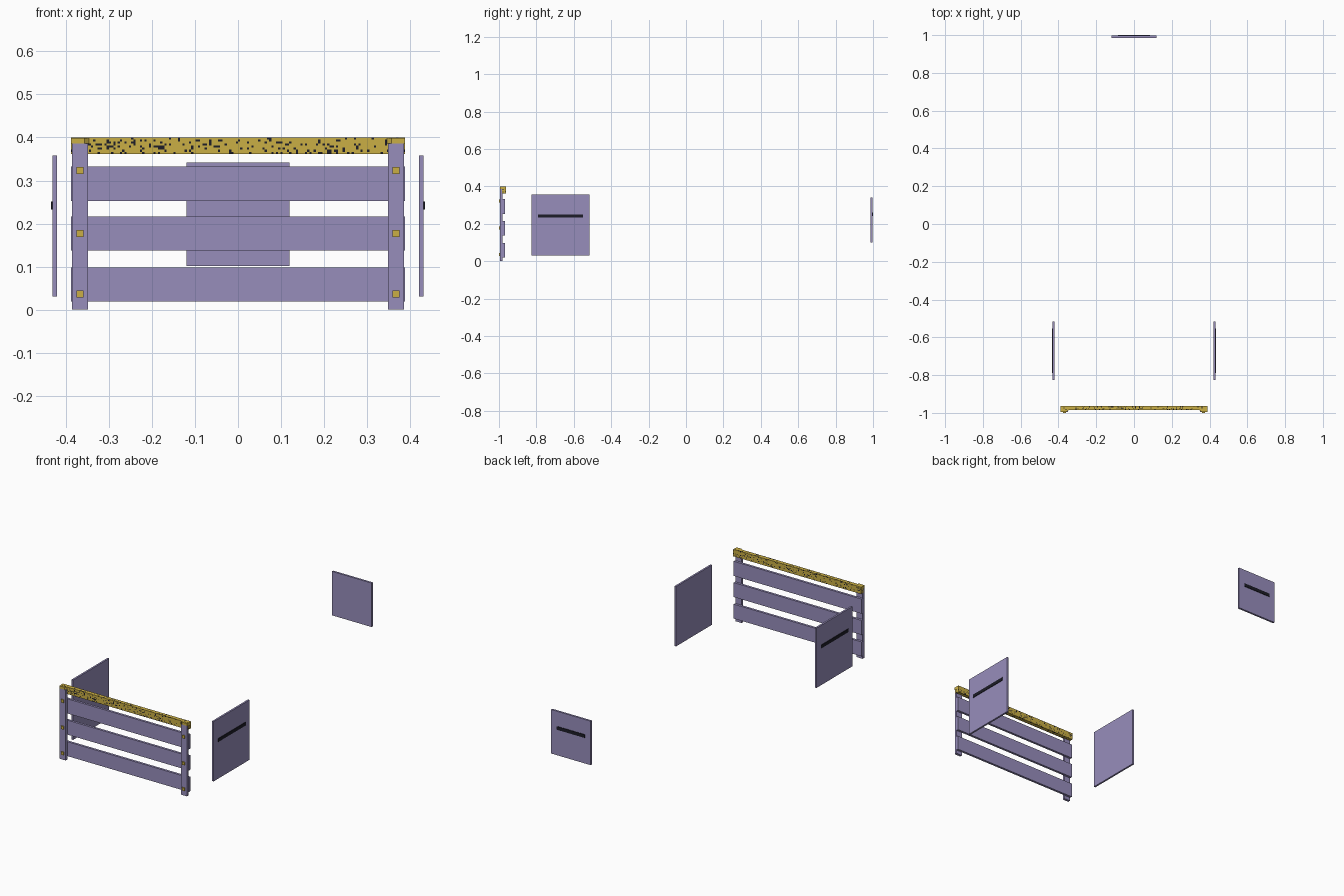
import bpy, bmesh, random

if "Cube" in bpy.data.objects:
    bpy.data.objects.remove(bpy.data.objects["Cube"])

random.seed(4)


def material(name, rgb):
    m = bpy.data.materials.new(name)
    m.diffuse_color = (*rgb, 1)
    m.use_nodes = True
    m.node_tree.nodes["Principled BSDF"].inputs["Base Color"].default_value = m.diffuse_color
    return m


PURPLE = material("muted purple", (0.31, 0.27, 0.50))
YELLOW = material("warning yellow", (0.59, 0.43, 0.06))
BLACK = material("dark slot", (0.012, 0.012, 0.02))


def finish(name, bm, *mats):
    me = bpy.data.meshes.new(name)
    bm.normal_update()
    bm.to_mesh(me)
    bm.free()
    for m in mats:
        me.materials.append(m)
    ob = bpy.data.objects.new(name, me)
    bpy.context.collection.objects.link(ob)
    return ob


def box(name, x, y, z, mat):
    """Box from (min, max) ranges on each axis."""
    bm = bmesh.new()
    bmesh.ops.create_cube(bm, size=1)
    for v in bm.verts:
        v.co = [r[0] + (c + 0.5) * (r[1] - r[0]) for c, r in zip(v.co, (x, y, z))]
    return finish(name, bm, mat)


# Horizontal fence boards
for i, (z0, z1) in enumerate(((0.019, 0.098), (0.137, 0.216), (0.253, 0.333))):
    box(f"fence_board_{i}", (-0.388, 0.388), (-0.98, -0.967), (z0, z1), PURPLE)

# Posts in front of the boards, with square bolt heads and rail end caps
for side, s in (("left", -1), ("right", 1)):
    box(f"fence_post_{side}", sorted((s * 0.349, s * 0.386)), (-0.994, -0.98), (0, 0.386), PURPLE)
    for i, z in enumerate((0.036, 0.177, 0.323)):
        box(f"bolt_{side}_{i}", (s * 0.367 - 0.008, s * 0.367 + 0.008),
            (-1.0, -0.993), (z - 0.008, z + 0.008), YELLOW)
    cap = box(f"rail_end_cap_{side}", sorted((s * 0.345, s * 0.388)),
              (-0.994, -0.984), (0.386, 0.399), YELLOW)
    for v in cap.data.vertices:  # slanted inner end
        if abs(v.co.x) < 0.36 and v.co.y < -0.99:
            v.co.x += s * 0.012

# Top rail: yellow with scattered black flecks
bm = bmesh.new()
bmesh.ops.create_cube(bm, size=1)
for axis, cuts in ((0, 150), (1, 5), (2, 8)):
    for i in range(1, cuts):
        co, no = [0, 0, 0], [0, 0, 0]
        co[axis], no[axis] = i / cuts - 0.5, 1
        bmesh.ops.bisect_plane(bm, geom=bm.verts[:] + bm.edges[:] + bm.faces[:],
                               plane_co=co, plane_no=no)
for v in bm.verts:
    v.co = (v.co.x * 0.776, -0.974 + v.co.y * 0.022, 0.381 + v.co.z * 0.038)
for f in bm.faces:
    f.material_index = int(random.random() < 0.13)
finish("fence_top_rail", bm, YELLOW, BLACK)

# Side panels with a dark slot strip on the outer face
for side, s in (("left", -1), ("right", 1)):
    box(f"side_panel_{side}", sorted((s * 0.421, s * 0.431)), (-0.827, -0.515), (0.03, 0.358), PURPLE)
    box(f"side_slot_{side}", sorted((s * 0.430, s * 0.434)), (-0.79, -0.552), (0.233, 0.251), BLACK)

# Rear panel with its slot strip facing back
box("rear_panel", (-0.12, 0.12), (0.986, 0.997), (0.101, 0.342), PURPLE)
box("rear_slot", (-0.085, 0.085), (0.996, 1.0), (0.242, 0.260), BLACK)
